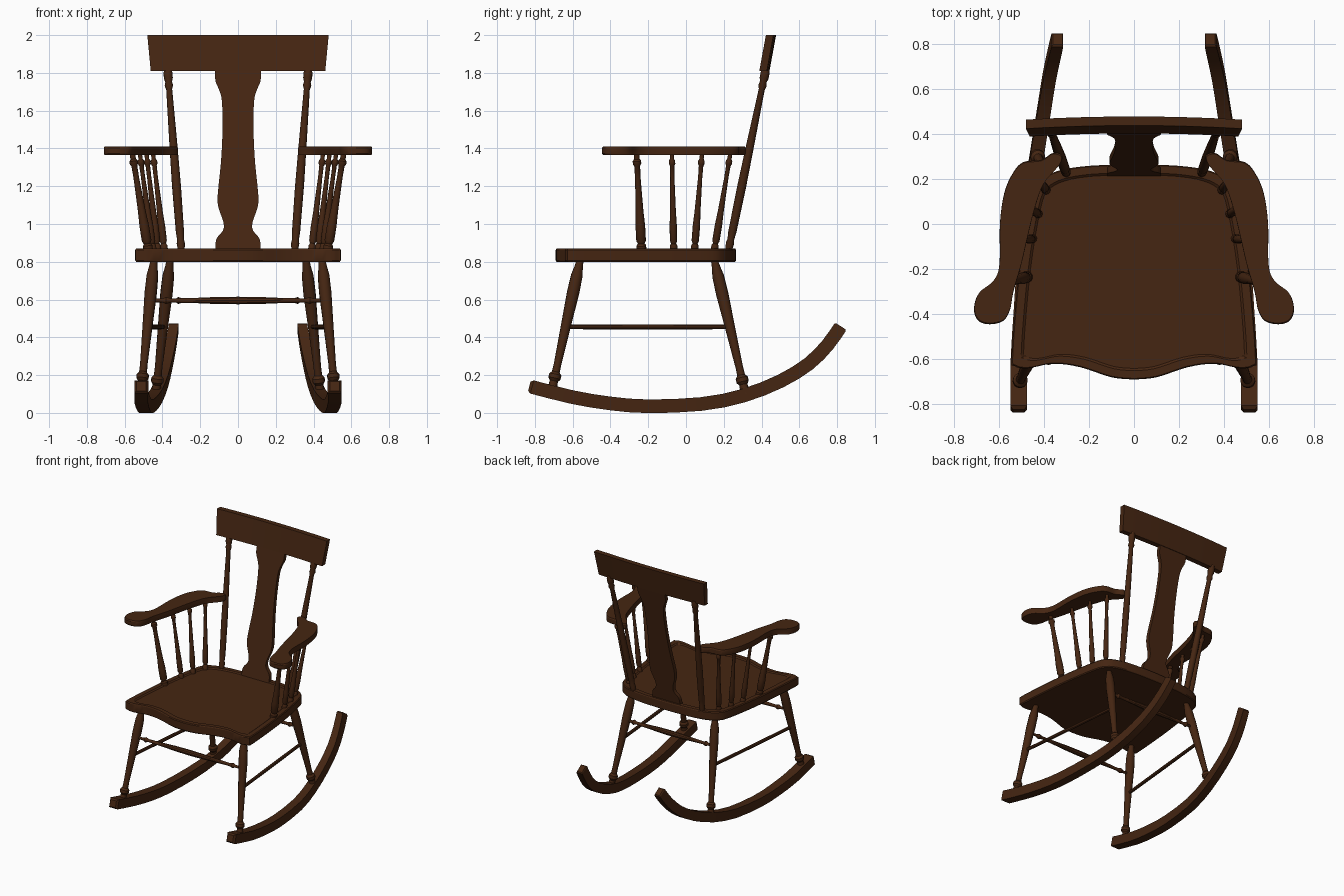
import bpy, bmesh, math
from mathutils import Vector

cube = bpy.data.objects.get("Cube")
if cube:
    bpy.data.objects.remove(cube)

wood = bpy.data.materials.new("dark brown wood")
wood.use_nodes = True
BROWN = (0.06, 0.019, 0.006, 1)
wood.diffuse_color = BROWN
wood.node_tree.nodes["Principled BSDF"].inputs["Base Color"].default_value = BROWN


def loft(name, rings, angle=35):
    """Skin a list of equal-length closed rings and cap both ends."""
    bm = bmesh.new()
    loops = [[bm.verts.new(p) for p in ring] for ring in rings]
    n = len(loops[0])
    for a, b in zip(loops, loops[1:]):
        for i in range(n):
            j = (i + 1) % n
            bm.faces.new((a[i], a[j], b[j], b[i]))
    bm.faces.new(loops[0][::-1])
    bm.faces.new(loops[-1])
    bmesh.ops.recalc_face_normals(bm, faces=bm.faces)
    mesh = bpy.data.meshes.new(name)
    bm.to_mesh(mesh)
    bm.free()
    mesh.materials.append(wood)
    obj = bpy.data.objects.new(name, mesh)
    bpy.context.collection.objects.link(obj)
    bpy.ops.object.select_all(action='DESELECT')
    bpy.context.view_layer.objects.active = obj
    obj.select_set(True)
    bpy.ops.object.shade_smooth_by_angle(angle=math.radians(angle))
    return obj


def smooth(points, closed=True, steps=4):
    """Catmull-Rom curve through the points."""
    pts = [Vector(p) for p in points]
    n = len(pts)
    get = (lambda i: pts[i % n]) if closed else (lambda i: pts[min(max(i, 0), n - 1)])
    out = []
    for i in range(n if closed else n - 1):
        a, b, c, d = (get(i + k) for k in (-1, 0, 1, 2))
        for s in range(steps):
            t = s / steps
            out.append(0.5 * (2 * b + (c - a) * t + (2 * a - 5 * b + 4 * c - d) * t ** 2
                              + (3 * b - a - 3 * c + d) * t ** 3))
    return out if closed else out + [pts[-1]]


def turned(name, start, end, profile, sides=12):
    """Lathe-turned rod; the profile holds (fraction of length, radius)."""
    start, end = Vector(start), Vector(end)
    turn = (end - start).to_track_quat('Z', 'Y')
    rings = []
    for t, r in profile:
        ring = [Vector((r * math.cos(k * math.tau / sides), r * math.sin(k * math.tau / sides), 0))
                for k in range(sides)]
        rings.append([start.lerp(end, t) + turn @ p for p in ring])
    return loft(name, rings)


def mirrored(points):
    """Close a right-hand half outline across x = 0."""
    return points + [Vector((-p.x, p.y)) for p in reversed(points) if p.x > 0.001]


# Seat: wavy front edge and a shallow dished top
half = smooth([(0, -.69), (.1, -.68), (.24, -.635), (.36, -.62), (.47, -.64), (.53, -.63), (.543, -.58),
               (.51, -.2), (.46, .1), (.42, .19), (.34, .235), (.2, .258), (0, .265)], closed=False)
outline = mirrored(half)


def seat_ring(scale, z):
    return [(p.x * scale, (p.y + .2) * scale - .2, z) for p in outline]


loft("seat", [seat_ring(.99, .8), seat_ring(1, .807), seat_ring(1, .863), seat_ring(.99, .87),
              seat_ring(.92, .87), seat_ring(.9, .862), seat_ring(.88, .862)], 25)

# Turning profiles
LEG = [(0, .018), (.05, .022), (.12, .031), (.25, .033), (.45, .028), (.8, .02), (.86, .021), (.88, .033),
       (.91, .033), (.93, .022), (1, .026)]
SPINDLE = [(0, .026), (.05, .026), (.07, .018), (.1, .026), (.25, .026), (.4, .021), (.75, .015),
           (.87, .016), (.89, .023), (.92, .023), (.94, .015), (1, .015)]
STILE = [(0, .018), (.04, .022), (.06, .018), (.1, .022), (.35, .024), (.6, .021), (.88, .016),
         (.9, .023), (.92, .018), (.94, .024), (.97, .024), (1, .016)]
STRETCHER = [(0, .01), (.07, .01), (.09, .019), (.12, .011), (.3, .016), (.36, .019), (.5, .021)]
STRETCHER += [(1 - t, r) for t, r in STRETCHER[-2::-1]]

arm_outline = smooth([(.71, -.38), (.69, -.43), (.64, -.445), (.58, -.43), (.55, -.38), (.535, -.3),
                      (.5, -.18), (.47, -.05), (.44, .07), (.4, .18), (.33, .265), (.32, .305), (.36, .315),
                      (.41, .285), (.49, .275), (.535, .23), (.575, .14), (.595, 0), (.597, -.18),
                      (.625, -.255), (.69, -.31)])

# Rocker path: x, y, z of the centre line
path = smooth([(.512, -.815, .137), (.511, -.6, .083), (.5, -.4, .05), (.488, -.2, .035), (.465, .08, .047),
               (.432, .3, .09), (.4, .5, .168), (.376, .65, .26), (.355, .75, .36), (.34, .815, .452)],
              closed=False, steps=2)


def rocker_ring(i, shrink=1.0, shift=0.0):
    along = (path[min(i + 1, len(path) - 1)] - path[max(i - 1, 0)]).normalized()
    side = Vector((1, 0, 0))
    up = along.cross(side).normalized()
    if up.z < 0:
        up = -up
    w = (.037 - .011 * i / (len(path) - 1)) * shrink
    h = .036 * shrink
    c = path[i] + along * shift
    return [c + side * a * w + up * b * h for a, b in ((-1, -1), (1, -1), (1, 1), (-1, 1))]


rocker = [rocker_ring(i) for i in range(len(path))]
rocker = [rocker_ring(0, .7, -.015)] + rocker + [rocker_ring(len(path) - 1, .8, .008)]

# Paired parts
for s, side in ((1, "left"), (-1, "right")):
    def flip(p):
        return Vector((p[0] * s, p[1], p[2]))

    loft(side + "_rocker", [[flip(p) for p in ring] for ring in rocker], 25)
    turned(side + "_front_leg", flip((.445, -.56, .81)), flip((.512, -.71, .12)), LEG)
    turned(side + "_rear_leg", flip((.36, .15, .81)), flip((.435, .315, .1)), LEG)
    turned(side + "_side_stretcher", flip((.48, -.635, .455)), flip((.395, .23, .455)),
           [(0, .012), (.5, .013), (1, .012)], 8)
    turned(side + "_back_stile", flip((.3, .225, .86)), flip((.373, .425, 1.83)), STILE)

    # Arm with a softened edge
    centre = Vector((.54, -.06))
    rings = []
    for k, z in ((.985, 1.365), (1, 1.373), (1, 1.402), (.985, 1.41)):
        rings.append([flip((*(centre + (p - centre) * k), z)) for p in arm_outline])
    loft(side + "_arm", rings, 25)

    # Arm spindles, the front one heavier
    for i, (x0, y0, x1, y1) in enumerate(((.475, -.235, .56, -.262), (.45, -.065, .52, -.075),
                                          (.425, .045, .485, .085), (.39, .15, .45, .235))):
        k = 1 if i == 0 else .75
        turned(f"{side}_arm_spindle_{i + 1}", flip((x0, y0, .86)), flip((x1, y1, 1.375)),
               [(t, r * k) for t, r in SPINDLE])

# Cross stretchers
for name, x, y in (("front_stretcher", .465, -.607), ("rear_stretcher", .385, .2)):
    turned(name, (-x, y, .595), (x, y, .595), STRETCHER, 10)

# Vase-shaped back splat, leaning back
edge = smooth([(.12, .86), (.115, .92), (.08, .965), (.077, 1.01), (.104, 1.09), (.107, 1.16), (.09, 1.33),
               (.082, 1.5), (.085, 1.65), (.1, 1.71), (.12, 1.76), (.12, 1.83)], closed=False, steps=3)
splat = edge + [Vector((-p.x, p.y)) for p in reversed(edge)]
loft("back_splat", [[(p.x, .225 + (p.y - .86) * .205 + d, p.y) for p in splat] for d in (-.012, .018)])

# Gently curved head rail, widening upward
xs = [i / 6 for i in range(-6, 7)]


def rail_ring(width, y, z):
    front = [(u * width, y - .02 - .014 * u * u, z) for u in xs]
    back = [(u * width, y + .02 - .014 * u * u, z) for u in reversed(xs)]
    return front + back


loft("head_rail", [rail_ring(.462, .422, 1.81), rail_ring(.48, .457, 2.0)])
